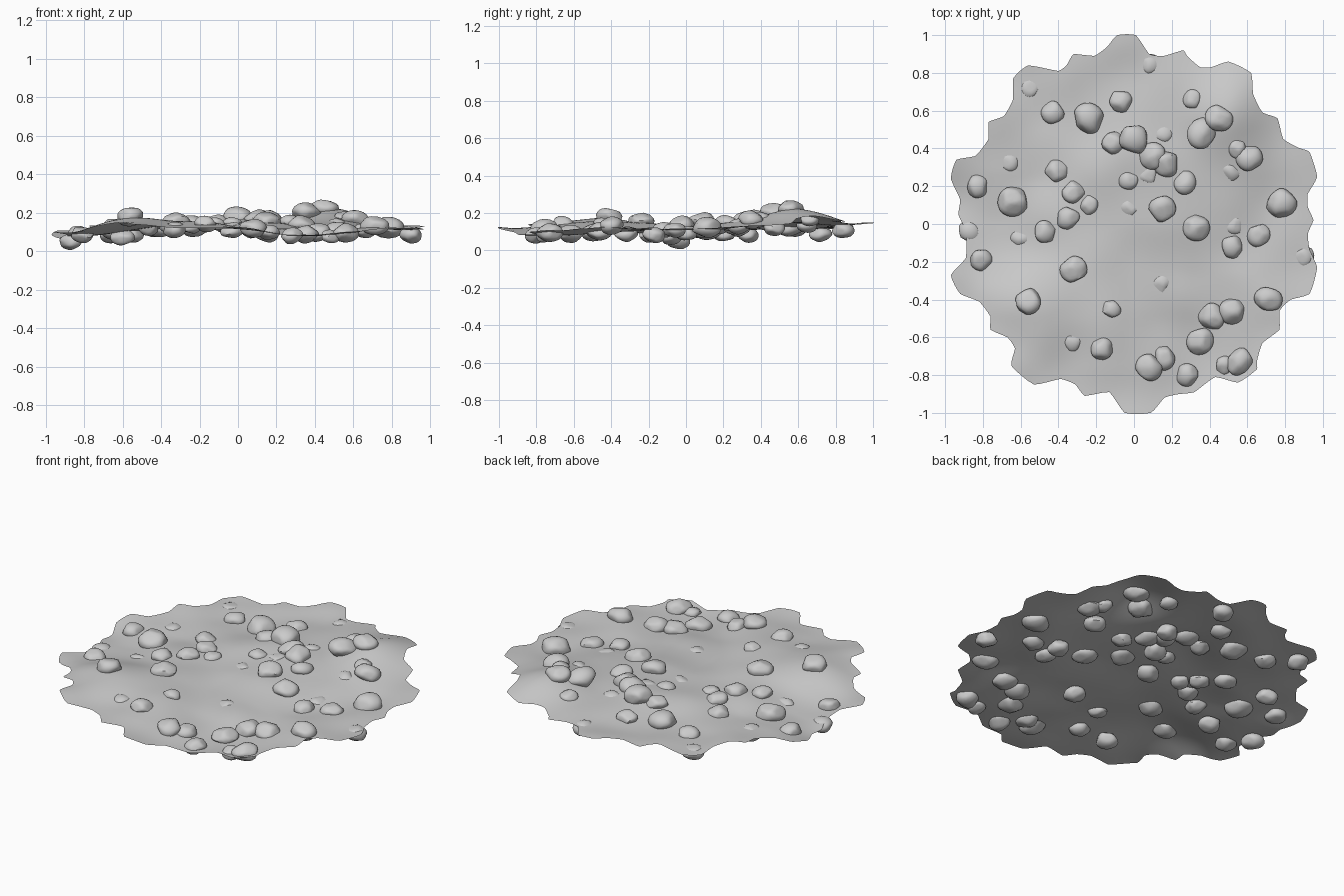
import bpy
import bmesh
import math
import random
from mathutils import Vector, Matrix, noise

random.seed(4)
cube = bpy.data.objects.get("Cube")
if cube:
    bpy.data.objects.remove(cube, do_unlink=True)

# Scalloped rim of the ground sheet, clockwise from the back, in hundredths
RIM = [-9, 100, 1, 100, 8, 90, 16, 89, 26, 92, 28, 89, 35, 83, 41, 83, 50, 86, 62, 80,
       63, 69, 68, 59, 76, 56, 79, 45, 88, 40, 93, 38, 97, 25, 92, 16, 92, 9, 95, 2,
       92, -5, 93, -14, 97, -23, 93, -37, 83, -40, 77, -46, 77, -56, 68, -63, 65, -73,
       65, -77, 55, -84, 43, -81, 32, -89, 24, -90, 16, -92, 9, -100, -5, -100,
       -13, -89, -26, -91, -31, -85, -39, -82, -53, -85, -65, -75, -63, -66, -67, -60,
       -76, -56, -76, -49, -82, -41, -92, -37, -97, -27, -89, -18, -89, -4, -93, 5,
       -92, 13, -97, 24, -94, 34, -84, 36, -77, 45, -77, 54, -69, 57, -64, 66, -64, 77,
       -56, 84, -40, 81, -35, 85, -32, 90, -21, 89, -14, 94]

# Stones: x, y, radius in hundredths
STONES = [-43, 59, 6, -24, 56, 8, -7, 65, 6, 31, 66, 5, 45, 56, 7, 36, 48, 8, 61, 35, 7,
          55, 40, 5, 0, 45, 8, -11, 43, 6, 10, 36, 7, 17, 32, 7, 27, 22, 6, -3, 23, 5,
          15, 8, 7, -41, 28, 6, -32, 17, 6, -24, 10, 5, -35, 3, 6, -47, -4, 6,
          -64, 12, 8, -83, 20, 6, -81, -19, 6, -32, -24, 7, -56, -41, 7,
          -12, -45, 5, -17, -66, 6, 8, -76, 7, 16, -71, 6, 28, -80, 6, 35, -62, 7,
          41, -49, 7, 52, -46, 7, 71, -40, 7, 56, -73, 7, 48, -75, 5, 52, -12, 6,
          66, -6, 6, 33, -2, 7, 78, 11, 8]

# Stones sunk below the sheet: x, y
SUNK = [-55, 72, 8, 84, 16, 47, -66, 33, -3, 8, 7, 26, 51, 28, 53, 0, -60, -8,
        15, -32, -33, -62, 90, -17, -87, -4]

# Hills and hollows: x, y, height, spread
HILLS = [(.5, .58, .09, .22), (0, .42, .03, .22), (-.55, -.42, .055, .2),
         (-.87, 0, -.055, .3), (.35, -.7, -.06, .33), (-.05, 1, .025, .2),
         (.9, -.2, -.015, .25), (.55, -.1, -.02, .2), (-.63, -.77, .015, .1),
         (-.35, .65, -.022, .28), (-.68, .15, -.012, .2), (.22, .05, .025, .2),
         (-.14, -.55, .018, .22), (.78, .11, -.015, .15), (.71, -.4, .012, .15),
         (-.85, -.5, -.035, .18), (-1, .15, -.02, .15)]


def groups(values, size):
    return [tuple(values[i:i + size]) for i in range(0, len(values), size)]


def ground_height(x, y):
    height = .13
    for hill_x, hill_y, lift, spread in HILLS:
        distance = (x - hill_x) ** 2 + (y - hill_y) ** 2
        height += lift * math.exp(-distance / (spread * spread))
    return height + .018 * noise.noise(Vector((x * 4, y * 4, .5)))


def finish(bm, name, angle):
    mesh = bpy.data.meshes.new(name)
    bm.to_mesh(mesh)
    bm.free()
    obj = bpy.data.objects.new(name, mesh)
    bpy.context.collection.objects.link(obj)
    bpy.ops.object.select_all(action='DESELECT')
    obj.select_set(True)
    bpy.context.view_layer.objects.active = obj
    bpy.ops.object.shade_smooth_by_angle(angle=math.radians(angle))


def build_ground(rings=28):
    # Rounded rim, then rings shrinking to the middle
    outline = [Vector((x / 100, y / 100)) for x, y in groups(RIM, 2)]
    for _ in range(2):
        rounded = []
        for i, point in enumerate(outline):
            after = outline[(i + 1) % len(outline)]
            beyond = outline[(i + 2) % len(outline)]
            middle = (17 * (point + after) - outline[i - 1] - beyond) / 32
            rounded += [point, middle]
        outline = rounded
    bm = bmesh.new()
    loops = []
    for ring in range(rings, 0, -1):
        loop = []
        for point in outline:
            x, y = point * ring / rings
            loop.append(bm.verts.new((x, y, ground_height(x, y))))
        loops.append(loop)
    count = len(outline)
    for outer, inner in zip(loops, loops[1:]):
        for i in range(count):
            j = (i + 1) % count
            bm.faces.new((outer[j], outer[i], inner[i], inner[j]))
    centre = bm.verts.new((0, 0, ground_height(0, 0)))
    for i in range(count):
        bm.faces.new((loops[-1][(i + 1) % count], loops[-1][i], centre))
    finish(bm, "ground_sheet", 60)


def build_stone(name, x, y, radius, offset):
    # Flattened pebble with softly worn facets
    bm = bmesh.new()
    bmesh.ops.create_icosphere(bm, subdivisions=3, radius=1.04)
    for _ in range(9):
        facet = Vector([random.gauss(0, 1) for axis in range(3)]).normalized()
        for vert in bm.verts:
            excess = vert.co.dot(facet) - .84
            if excess > 0:
                vert.co -= facet * excess * .8
    stretch = random.uniform(.94, 1.06)
    size = Matrix.Diagonal((radius * stretch, radius / stretch, radius * .68, 1))
    turn = Matrix.Rotation(random.uniform(0, math.tau), 4, 'Z')
    tilt = Matrix.Rotation(random.uniform(-.25, .25), 4, 'X')
    place = Matrix.Translation((x, y, ground_height(x, y) + offset))
    bmesh.ops.transform(bm, matrix=place @ turn @ tilt @ size, verts=bm.verts)
    finish(bm, name, 40)


build_ground()
for x, y, radius in groups(STONES, 3):
    build_stone("stone", x / 100, y / 100, radius / 100, (radius - 6) / 150)
for x, y in groups(SUNK, 2):
    build_stone("sunken_stone", x / 100, y / 100, .06, -.03)
